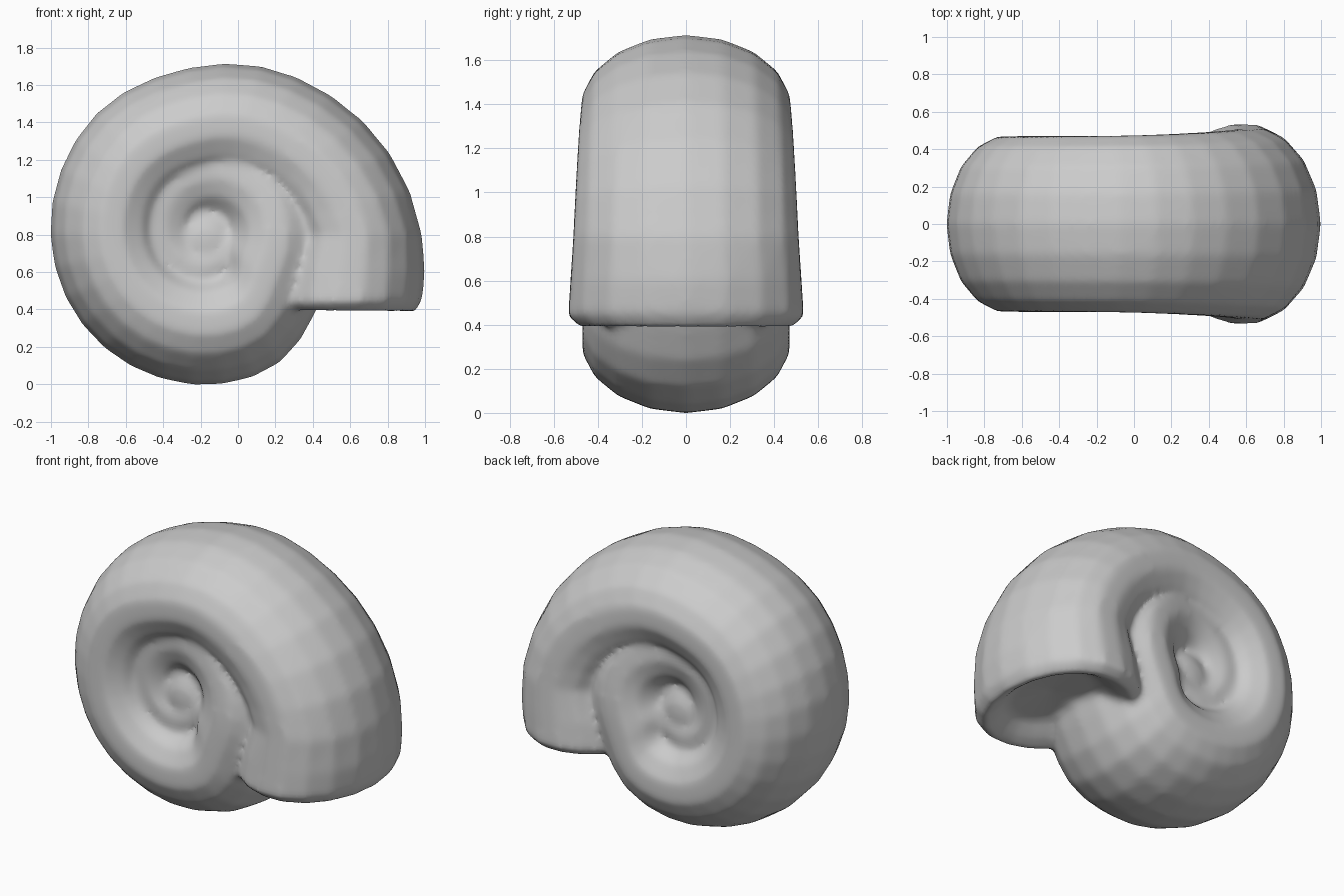
import bpy, bmesh
from math import sin, cos, pi, radians
from mathutils import Matrix

if "Cube" in bpy.data.objects:
    bpy.data.objects.remove(bpy.data.objects["Cube"])

CX, CZ = -0.17, 0.80      # axis of the coil
SIDES = 18                # sides of the tube section

# Coil stations from mouth to core: angle, outer radius, radial half-size, half-width, inner squareness
coil = [
    (0, 1.154, .355, .517, .68), (25, 1.070, .35, .502, .75), (50, .994, .345, .489, .85),
    (75, .941, .335, .48, .95), (100, .891, .33, .477, 1), (130, .876, .33, .475, 1),
    (155, .852, .33, .475, 1), (180, .834, .33, .475, 1), (215, .819, .33, .477, 1),
    (250, .807, .33, .477, 1), (275, .804, .33, .477, 1), (300, .789, .33, .477, 1),
    (326, .714, .33, .477, .9), (360, .69, .31, .472, .85), (400, .68, .30, .44, .8),
    (450, .65, .30, .39, .8), (540, .53, .27, .365, .8), (630, .38, .20, .35, .8),
    (720, .25, .13, .335, .8),
]

# Mouth rings from the recess out over the lip: outer x, z, inner x, z, half-width, squareness
mouth = [
    (.82, .48, .40, .48, .32, .8), (.88, .42, .31, .42, .41, .7), (.94, .377, .23, .395, .48, .65),
    (.985, .45, .20, .43, .54, .6), (1.0, .60, .22, .60, .53, .62),
]


def sample(angle):
    """Smooth interpolation of the coil table at an angle."""
    i = max(k for k in range(len(coil) - 1) if coil[k][0] <= angle)
    p, q = coil[i], coil[i + 1]
    before, after = coil[max(i - 1, 0)], coil[min(i + 2, len(coil) - 1)]
    h = q[0] - p[0]
    t = (angle - p[0]) / h
    out = []
    for c in (1, 2, 3, 4):
        m0 = (q[c] - before[c]) / (q[0] - before[0]) * h
        m1 = (after[c] - p[c]) / (after[0] - p[0]) * h
        out.append((2*t**3 - 3*t*t + 1) * p[c] + (t**3 - 2*t*t + t) * m0
                   + (3*t*t - 2*t**3) * q[c] + (t**3 - t*t) * m1)
    return out


def add_ring(bm, ox, oz, ix, iz, b, square):
    """Oval section between an outer and an inner point, fuller on the inner half."""
    mx, mz, dx, dz = (ox + ix) / 2, (oz + iz) / 2, (ox - ix) / 2, (oz - iz) / 2
    ring = []
    for k in range(SIDES):
        a = 2 * pi * k / SIDES
        s = sin(a)
        if cos(a) < 0 and abs(s) > 1e-6:
            s = abs(s) ** square * (1 if s > 0 else -1)
        ring.append(bm.verts.new((mx + dx * cos(a), b * s, mz + dz * cos(a))))
    return ring


bm = bmesh.new()
rings = [add_ring(bm, *m) for m in mouth]
for angle in range(0, 720, 12):
    r, a, b, square = sample(angle)
    c, s = cos(radians(angle)), sin(radians(angle))
    n = r - 2 * a
    rings.append(add_ring(bm, CX + r * c, CZ + r * s, CX + n * c, CZ + n * s, b, square))

# Skin of the coiled tube
for r0, r1 in zip(rings, rings[1:]):
    for k in range(SIDES):
        j = (k + 1) % SIDES
        bm.faces.new((r0[k], r0[j], r1[j], r1[k]))

# Recess floor and core end
floor_centre = bm.verts.new((.62, 0, .51))
for k in range(SIDES):
    bm.faces.new((floor_centre, rings[0][(k + 1) % SIDES], rings[0][k]))
bm.faces.new(rings[-1])
bmesh.ops.recalc_face_normals(bm, faces=bm.faces)

# Rounded core filling the middle of both side hollows
bmesh.ops.create_uvsphere(bm, u_segments=20, v_segments=12, radius=1,
                          matrix=Matrix.Translation((CX, 0, 0.76))
                          @ Matrix.Diagonal((.31, .34, .31, 1))
                          @ Matrix.Rotation(pi / 2, 4, 'X'))

mesh = bpy.data.meshes.new("coiled_shell")
bm.to_mesh(mesh)
bm.free()
shell = bpy.data.objects.new("coiled_shell", mesh)
bpy.context.collection.objects.link(shell)

# Fuse whorls into one skin and soften the seams
fuse = shell.modifiers.new("fuse", 'REMESH')
fuse.mode = 'VOXEL'
fuse.voxel_size = .022
fuse.use_smooth_shade = True
soften = shell.modifiers.new("soften", 'SMOOTH')
soften.factor = .5
soften.iterations = 7
